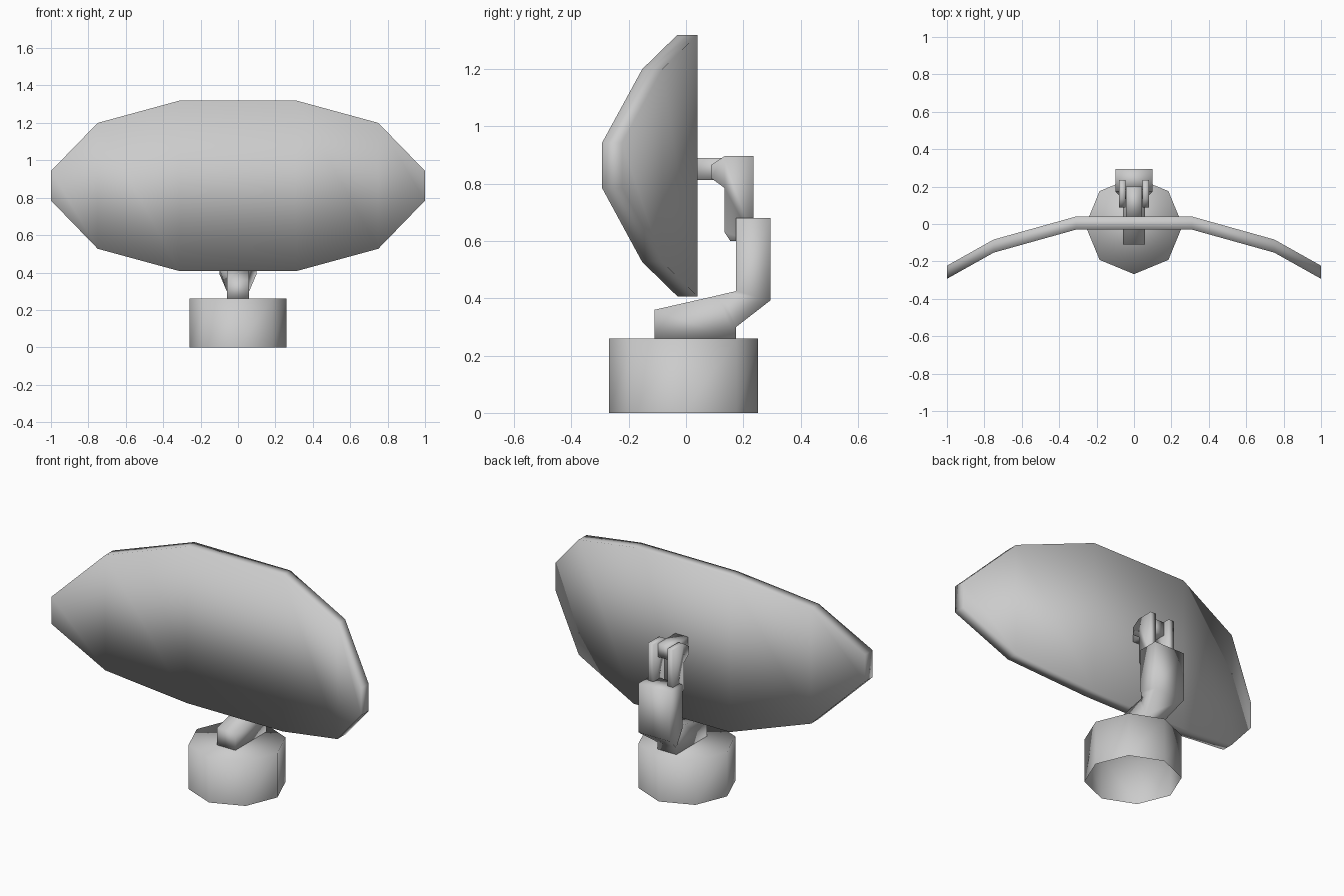
import bpy, bmesh
from math import pi, sin, cos

if "Cube" in bpy.data.objects:
    bpy.data.objects.remove(bpy.data.objects["Cube"])


def loft(name, rings, cap_start=True, cap_end=True):
    """Skin a list of closed rings (equal point counts) into a smooth shaded object."""
    bm = bmesh.new()
    loops = [[bm.verts.new(p) for p in ring] for ring in rings]
    for a, b in zip(loops, loops[1:]):
        for i in range(len(a)):
            j = (i + 1) % len(a)
            bm.faces.new((a[i], a[j], b[j], b[i]))
    if cap_start:
        bm.faces.new(loops[0])
    if cap_end:
        bm.faces.new(loops[-1])
    bmesh.ops.recalc_face_normals(bm, faces=bm.faces)
    # orient open shells outward too
    if bm.faces and not (cap_start and cap_end) and bm.faces[-1].normal.z < 0:
        bmesh.ops.reverse_faces(bm, faces=bm.faces)
    mesh = bpy.data.meshes.new(name)
    bm.to_mesh(mesh)
    bm.free()
    for poly in mesh.polygons:
        poly.use_smooth = True
    obj = bpy.data.objects.new(name, mesh)
    bpy.context.collection.objects.link(obj)
    return obj


# Octagonal base, open underneath
base = [[(0.26 * cos(i * pi / 4), -0.008 + 0.26 * sin(i * pi / 4), z)
         for i in range(8)] for z in (0, 0.26)]
loft("base", base, cap_start=False)

# Curved reflector panel: half stations (x, front y, bottom z, top z)
half = [(0.31, -0.03, 0.407, 1.32), (0.75, -0.153, 0.527, 1.20), (1.0, -0.293, 0.785, 0.943)]
stations = [(-x, y, lo, hi) for x, y, lo, hi in reversed(half)] + half
loft("reflector_panel", [[(x, y, lo), (x, y + 0.07, lo), (x, y + 0.07, hi), (x, y, hi)]
                         for x, y, lo, hi in stations])

# Support arm: (upper y, z), (lower y, z), half width
arm = [((-0.11, 0.36), (-0.11, 0.255), 0.06),
       ((0.11, 0.41), (0.175, 0.255), 0.06),
       ((0.13, 0.415), (0.175, 0.30), 0.06),
       ((0.175, 0.425), (0.295, 0.393), 0.10),
       ((0.175, 0.68), (0.295, 0.68), 0.10)]
loft("support_arm", [[(-w, *a), (w, *a), (w, *b), (-w, *b)] for a, b, w in arm])

# Pair of fork plates rising from the arm
plate = [(0.155, 0.60), (0.235, 0.60), (0.235, 0.897), (0.135, 0.897),
         (0.087, 0.865), (0.087, 0.82), (0.135, 0.785), (0.135, 0.63)]
for side, s in (("left", -1), ("right", 1)):
    loft("fork_plate_" + side, [[(s * x, y, z) for y, z in plate] for x in (0.045, 0.08)])

# Pivot block joining the panel to the fork
loft("pivot_block", [[(-0.042, y, 0.813), (0.042, y, 0.813), (0.042, y, 0.89), (-0.042, y, 0.89)]
                     for y in (0.03, 0.20)])
for name in ("pivot_pin",):
    loft(name, [[(x, 0.16 + 0.025 * cos(i * pi / 4), 0.85 + 0.025 * sin(i * pi / 4))
                 for i in range(8)] for x in (-0.06, 0.06)])
